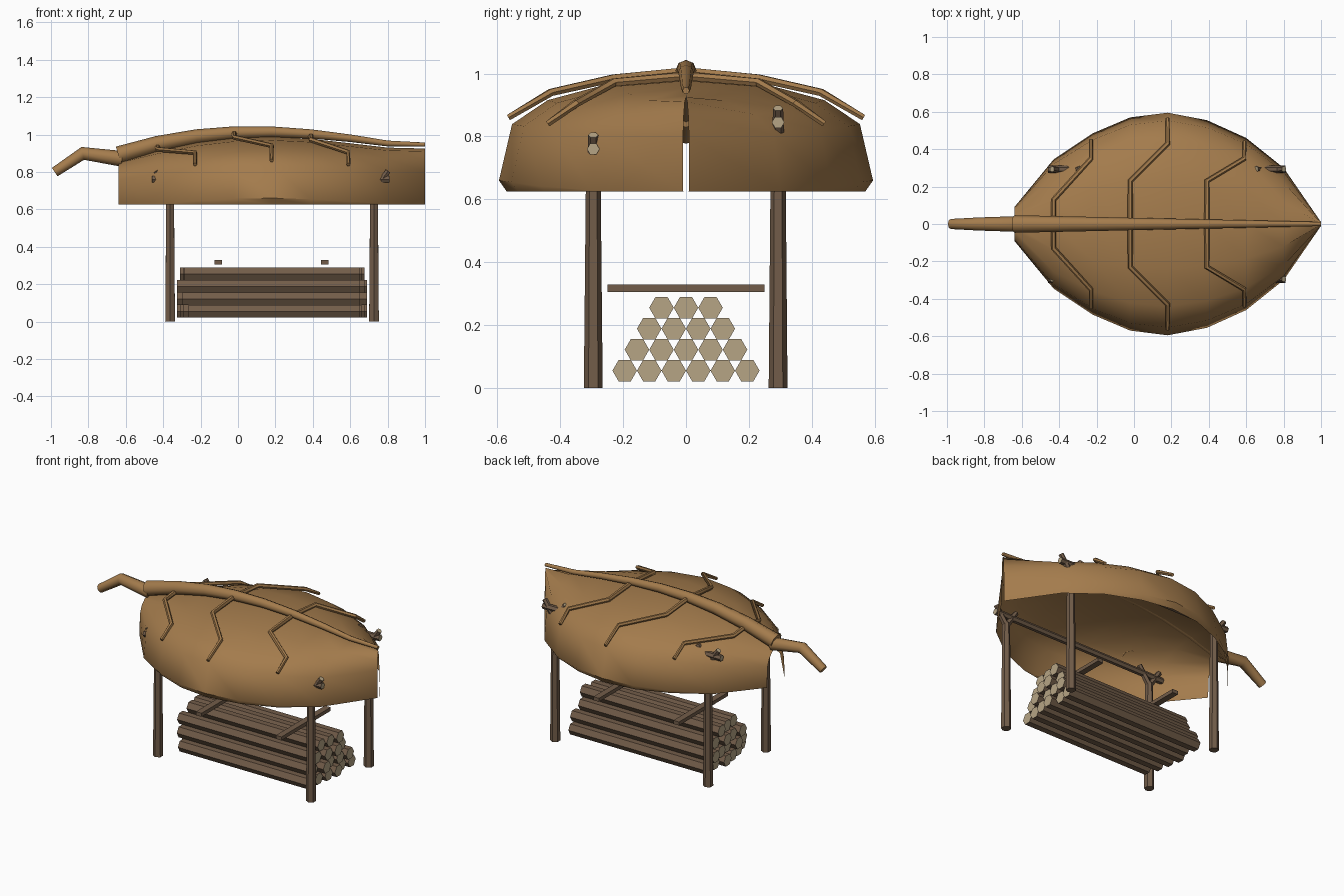
import bpy, bmesh, math
from mathutils import Vector

cube = bpy.data.objects.get("Cube")
if cube:
    bpy.data.objects.remove(cube, do_unlink=True)


def material(name, rgb):
    m = bpy.data.materials.new(name)
    m.use_nodes = True
    m.diffuse_color = (*rgb, 1)
    m.node_tree.nodes["Principled BSDF"].inputs["Base Color"].default_value = (*rgb, 1)
    return m


LEAF = material("dry leaf brown", (0.37, 0.2, 0.073))
BARK = material("dark bark", (0.168, 0.108, 0.067))
CUT = material("pale cut wood", (0.47, 0.375, 0.235))


def finish(name, bm, mats, smooth=None):
    mesh = bpy.data.meshes.new(name)
    bmesh.ops.recalc_face_normals(bm, faces=bm.faces)
    bm.to_mesh(mesh)
    bm.free()
    for m in mats:
        mesh.materials.append(m)
    ob = bpy.data.objects.new(name, mesh)
    bpy.context.collection.objects.link(ob)
    if smooth:
        bpy.ops.object.select_all(action='DESELECT')
        ob.select_set(True)
        bpy.context.view_layer.objects.active = ob
        bpy.ops.object.shade_smooth_by_angle(angle=math.radians(smooth))
    return ob


def tube(name, path, radii, sides, mats, smooth=None):
    """Sweep a polygon along a path; end caps use the last material."""
    pts = [Vector(p) for p in path]
    steep = abs((pts[-1] - pts[0]).normalized().z) > 0.9
    ref = Vector((1, 0, 0)) if steep else Vector((0, 0, 1))
    bm = bmesh.new()
    rings = []
    for i, p in enumerate(pts):
        t = (pts[min(i + 1, len(pts) - 1)] - pts[max(i - 1, 0)]).normalized()
        u = ref.cross(t).normalized()
        v = t.cross(u)
        angles = [2 * math.pi * k / sides for k in range(sides)]
        rings.append([bm.verts.new(p + radii[i] * (u * math.cos(a) + v * math.sin(a)))
                      for a in angles])
    for a, b in zip(rings, rings[1:]):
        for k in range(sides):
            j = (k + 1) % sides
            bm.faces.new((a[k], a[j], b[j], b[k]))
    for ring in (rings[0], rings[-1]):
        bm.faces.new(ring).material_index = len(mats) - 1
    return finish(name, bm, mats, smooth)


# Leaf canopy: arch sections (x, half width, ridge height) lofted along x,
# with a turned-in lip that fades out toward both ends
RIM = 0.625
stations = [(-0.64, 0.09, 0.848), (-0.43, 0.345, 0.912), (-0.22, 0.485, 0.957),
            (-0.02, 0.57, 0.981), (0.18, 0.595, 0.988), (0.39, 0.555, 0.977),
            (0.6, 0.46, 0.953), (0.8, 0.30, 0.93), (1.0, 0.01, 0.925)]
shoulder = [(0.93, 0.59), (0.74, 0.8), (0.4, 0.95)]
bm = bmesh.new()
rows = []
for x, w, top in stations:
    lip = max(0.003, 0.14 * (w - 0.345))
    half = [(w - 0.7 * min(lip, w), RIM), (w, RIM + lip)]
    half += [(w * y, RIM + (top - RIM) * z) for y, z in shoulder]
    arch = half + [(0, top)] + [(-y, z) for y, z in reversed(half)]
    rows.append([bm.verts.new((x, y, z)) for y, z in arch])
for a, b in zip(rows, rows[1:]):
    for k in range(len(a) - 1):
        bm.faces.new((a[k], a[k + 1], b[k + 1], b[k]))
finish("leaf_canopy", bm, [LEAF], 45)

# Midrib and bent stalk
rib_z = [0.89, 0.95, 0.99, 1.01, 1.014, 1.003, 0.98, 0.952, 0.946]
rib = [(s[0], 0, z) for s, z in zip(stations, rib_z)]
tube("leaf_midrib", rib, [0.047 - 0.0045 * i for i in range(9)], 8, [LEAF], 50)
tube("leaf_stalk", [(-0.62, 0, 0.87), (-0.83, 0, 0.899), (-0.98, 0, 0.799)],
     [0.042, 0.035, 0.027], 8, [LEAF], 50)

# Side veins, mirrored across the midrib
veins = [
    [(-0.43, 0.02, 0.933), (-0.43, 0.13, 0.92), (-0.23, 0.35, 0.903), (-0.23, 0.45, 0.84)],
    [(-0.02, 0.02, 1.005), (-0.02, 0.23, 0.985), (0.18, 0.43, 0.94), (0.18, 0.565, 0.86)],
    [(0.39, 0.02, 0.99), (0.39, 0.23, 0.972), (0.59, 0.35, 0.905), (0.59, 0.44, 0.84)],
]
for n, vein in enumerate(veins):
    for side, s in (("left", 1), ("right", -1)):
        tube(f"leaf_vein_{side}_{n + 1}", [(x, s * y, z) for x, y, z in vein],
             [0.015, 0.014, 0.013, 0.011], 6, [LEAF], 50)

# Forked posts carrying one long beam on each side
for side, y, beam_z in (("front", -0.295, 0.76), ("back", 0.293, 0.845)):
    crotch = beam_z - 0.05
    for end, x in (("right", -0.363), ("left", 0.727)):
        tube(f"{side}_{end}_post", [(x, y, 0), (x, y, crotch)],
             [0.03, 0.023], 6, [BARK])
        for arm, d in (("outer", 1), ("inner", -1)):
            tube(f"{side}_{end}_fork_{arm}",
                 [(x, y, crotch - 0.015), (x + d * 0.075, y, beam_z + 0.045)],
                 [0.02, 0.016], 6, [BARK, CUT])
    tube(f"{side}_beam", [(-0.46, y, beam_z), (0.81, y, beam_z)],
         [0.02, 0.02], 6, [BARK, CUT])

# Stacked hexagonal logs, uneven in length; the front log of each row is short
R = 0.039
front_starts = [-0.265, -0.30, -0.325, -0.285]
for row, front_start in enumerate(front_starts):
    count = 6 - row
    for i in range(count):
        y = (i - (count - 1) / 2) * 2 * R
        z = 0.055 + row * 0.0667
        inset = (i * 2 + row) % 3 * 0.015
        start, end = -0.325 + inset, 0.69 - inset
        if i == 0:
            start, end = front_start, 0.65
        tube(f"log_{row + 1}_{i + 1}", [(start, y, z), (end, y, z)],
             [R, R], 6, [BARK, CUT])

# Crossbars above the stack
for n, x in enumerate((-0.105, 0.465)):
    bm = bmesh.new()
    bmesh.ops.create_cube(bm, size=1)
    bmesh.ops.scale(bm, vec=(0.04, 0.5, 0.023), verts=bm.verts)
    bmesh.ops.translate(bm, vec=(x, 0, 0.317), verts=bm.verts)
    finish(f"crossbar_{n + 1}", bm, [BARK])
